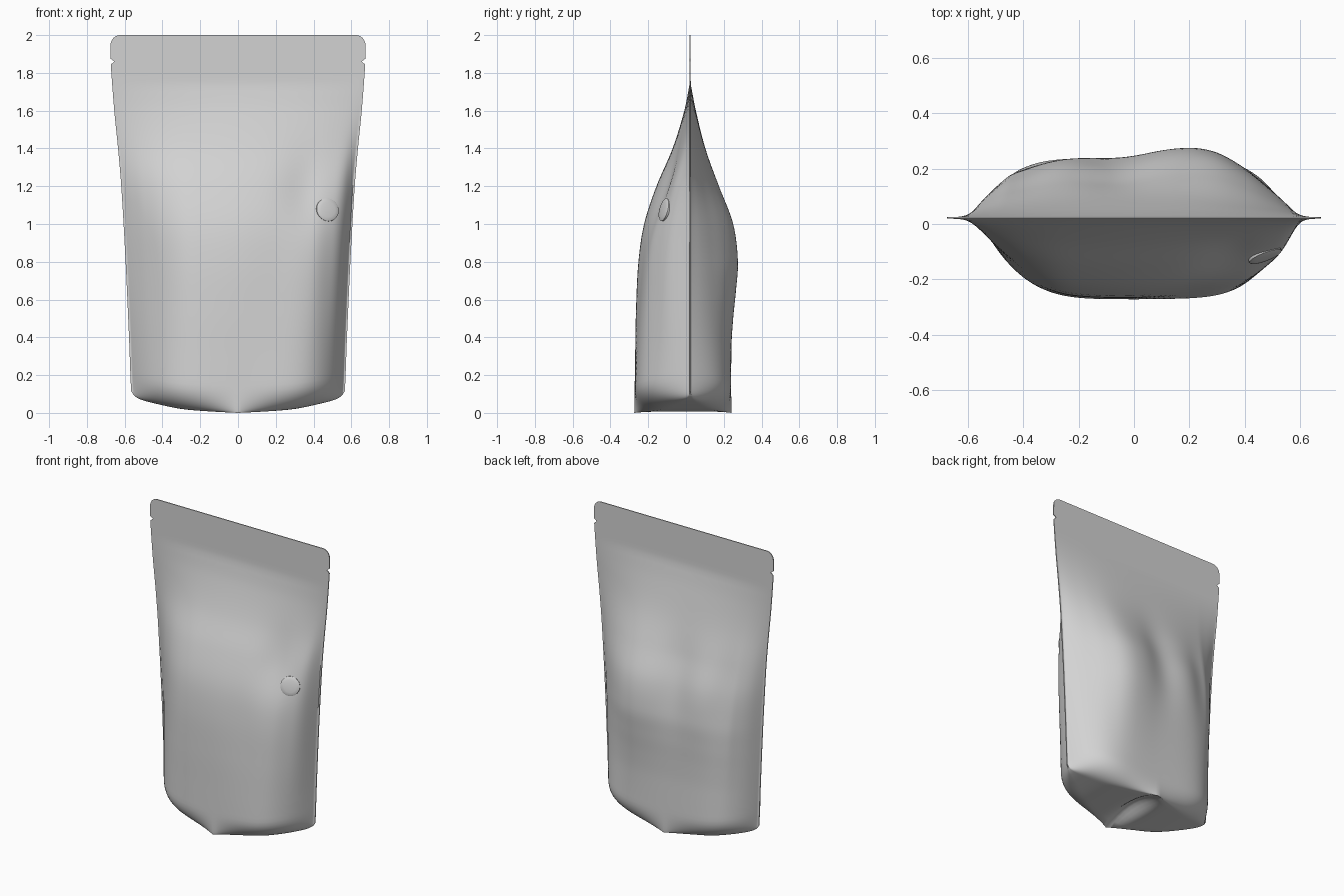
import bpy, bmesh, math
from mathutils import Vector

if "Cube" in bpy.data.objects:
    bpy.data.objects.remove(bpy.data.objects["Cube"])


def make_material(name, value):
    mat = bpy.data.materials.new(name)
    mat.use_nodes = True
    colour = (value, value, value, 1)
    mat.diffuse_color = colour
    mat.node_tree.nodes["Principled BSDF"].inputs["Base Color"].default_value = colour
    return mat


def curve(points, x):
    """Smooth interpolation through a short list of (x, y) points."""
    if x <= points[0][0]:
        return points[0][1]
    if x >= points[-1][0]:
        return points[-1][1]
    i = next(k for k in range(len(points) - 1) if x <= points[k + 1][0])

    def slope(k):
        a, b = points[max(k - 1, 0)], points[min(k + 1, len(points) - 1)]
        return (b[1] - a[1]) / (b[0] - a[0])

    (x0, y0), (x1, y1) = points[i], points[i + 1]
    h = x1 - x0
    t = (x - x0) / h
    return ((2*t**3 - 3*t*t + 1) * y0 + (t**3 - 2*t*t + t) * h * slope(i)
            + (3*t*t - 2*t**3) * y1 + (t**3 - t*t) * h * slope(i + 1))


def clamp(v):
    return max(0.0, min(1.0, v))


def ease(v):
    v = clamp(v)
    return v * v * (3 - 2 * v)


def bump(v, centre, width):
    return math.exp(-((v - centre) / width) ** 2)


def round_off(v):
    """Quarter-circle ramp from 0 to 1."""
    return 1 - math.sqrt(1 - clamp(v) ** 2)


# Pouch outline, depth by height, and cross-section by width
WIDTH = [(0, .555), (.1, .565), (.4, .577), (.8, .595), (1.2, .618), (1.4, .635),
         (1.6, .655), (1.82, .672), (1.9, .676), (2, .672)]
FRONT = [(0, .293), (.3, .288), (.55, .283), (.8, .27), (1, .24), (1.2, .175),
         (1.4, .09), (1.6, .028), (1.74, 0)]
BACK = [(0, .215), (.35, .216), (.5, .225), (.65, .24), (.8, .25), (1, .225), (1.2, .15),
        (1.4, .08), (1.6, .028), (1.74, 0)]
FRONT_SECTION = [(-1, 0), (-.92, .2), (-.83, .41), (-.67, .71), (-.5, .91), (-.33, .98),
                 (0, 1), (.33, .93), (.67, .82), (.83, .61), (.92, .4), (1, 0)]
BACK_SECTION = [(-1, 0), (-.92, .27), (-.83, .49), (-.75, .64), (-.5, .81), (0, .92),
                (.33, 1), (.5, .94), (.67, .72), (.83, .42), (.92, .22), (1, 0)]
BOTTOM = [(0, 0), (.3, .009), (.55, .022), (.8, .052), (.92, .072), (.97, .09), (1, .115)]
SEAM_Y, SEAL, CURL = .022, .003, .14


def surface(u, zrow, side):
    """Point on the front (side -1) or back (side 1) panel."""
    z = zrow + curve(BOTTOM, abs(u)) * clamp(1 - zrow / .6)
    z -= .05 * round_off((abs(u) - .93) / .07) * clamp((zrow - 1.9) / .1)
    x = u * (curve(WIDTH, z) - .02 * clamp(1 - abs(zrow - 1.86) / .016))
    s = max(-1, min(1, u / .985))
    # The lower part is boxier, with upright side walls
    if side < 0:
        section, depth = curve(FRONT_SECTION, s), curve(FRONT, z)
        box = 1 - abs(s) ** (5 if s > 0 else 4)
        section += (box - section) * ease(1 - z / .9)
        section -= .24 * bump(u, .6, .21) * bump(z, 1.27, .25)
    else:
        section, depth = curve(BACK_SECTION, s), curve(BACK, z)
        section += (1 - abs(s) ** 5.5 - section) * ease(1 - z / .9)
        section -= .13 * bump(u, -.1, .2) * bump(z, 1.1, .35)
        section -= .09 * bump(u, -.66, .16) * bump(z, 1.05, .3)
    section += (1 - s * s - section) * ease((z - 1.15) / .5) * .7
    # The panels curl under to a diamond-shaped foot
    section += (1 - abs(s) - section) * round_off(1 - zrow / CURL)
    return Vector((x, SEAM_Y + side * (SEAL + max(0, depth * section)), z))


def finish(name, bm, mat, angle):
    bmesh.ops.recalc_face_normals(bm, faces=bm.faces)
    mesh = bpy.data.meshes.new(name)
    bm.to_mesh(mesh)
    bm.free()
    mesh.materials.append(mat)
    mesh.shade_smooth()
    mesh.set_sharp_from_angle(angle=math.radians(angle))
    obj = bpy.data.objects.new(name, mesh)
    bpy.context.collection.objects.link(obj)
    return obj


film = make_material("grey film", .65)
valve_grey = make_material("valve grey", .65)

# Pouch: two panels, sealed edges and a folded bottom
HALF, STRIPS = 44, 10
us = [math.sin(math.pi / 2 * i / HALF) for i in range(-HALF, HALF + 1)]
rows = [CURL * (i / 10) ** 2 for i in range(10)] + [CURL + i * .03 for i in range(56)]
rows += [1.82, 1.844, 1.86, 1.876, 1.9, 1.925, 1.95, 1.975, 1.99, 2]
bm = bmesh.new()


def add_grid(lines):
    for a, b in zip(lines, lines[1:]):
        for i in range(len(a) - 1):
            bm.faces.new((a[i], a[i + 1], b[i + 1], b[i]))


front, back = [[[bm.verts.new(surface(u, z, side)) for u in us] for z in rows]
               for side in (-1, 1)]
add_grid(front)
add_grid(back)
add_grid([front[-1], back[-1]])
for end in (0, -1):
    add_grid([[r[end] for r in front], [r[end] for r in back]])

# Underside, with a crease pushed up along the middle
bottom = [front[0]]
for k in range(1, STRIPS):
    t = k / STRIPS
    line = []
    for i, u in enumerate(us):
        p = front[0][i].co.lerp(back[0][i].co, t)
        p.z += .07 * math.sin(math.pi * t) * bump(u, 0, .11)
        line.append(bm.verts.new(p))
    bottom.append(line)
bottom.append(back[0])
add_grid(bottom)
for end in (0, -1):
    bm.faces.new([line[end] for line in bottom])
finish("pouch", bm, film, 50)

# Degassing valve: shallow domed disc lying on the front panel
VALVE_U, VALVE_Z, STEP = .777, 1.075, .05
centre = surface(VALVE_U, VALVE_Z, -1)
across = surface(VALVE_U + STEP, VALVE_Z, -1) - surface(VALVE_U - STEP, VALVE_Z, -1)
along = surface(VALVE_U, VALVE_Z + STEP, -1) - surface(VALVE_U, VALVE_Z - STEP, -1)
normal = across.cross(along).normalized()
bm = bmesh.new()
SIDES = 40
rings = []
for radius, height in ((.062, -.012), (.062, .003), (.057, .006), (.04, .009), (.015, .011)):
    rings.append([bm.verts.new((radius * math.cos(a), radius * math.sin(a), height))
                  for a in (2 * math.pi * i / SIDES for i in range(SIDES))])
add_grid([ring + ring[:1] for ring in rings])
bm.faces.new(rings[0])
bm.faces.new(rings[-1])
valve = finish("valve", bm, valve_grey, 40)
valve.rotation_euler = normal.to_track_quat('Z', 'Y').to_euler()
valve.location = centre
